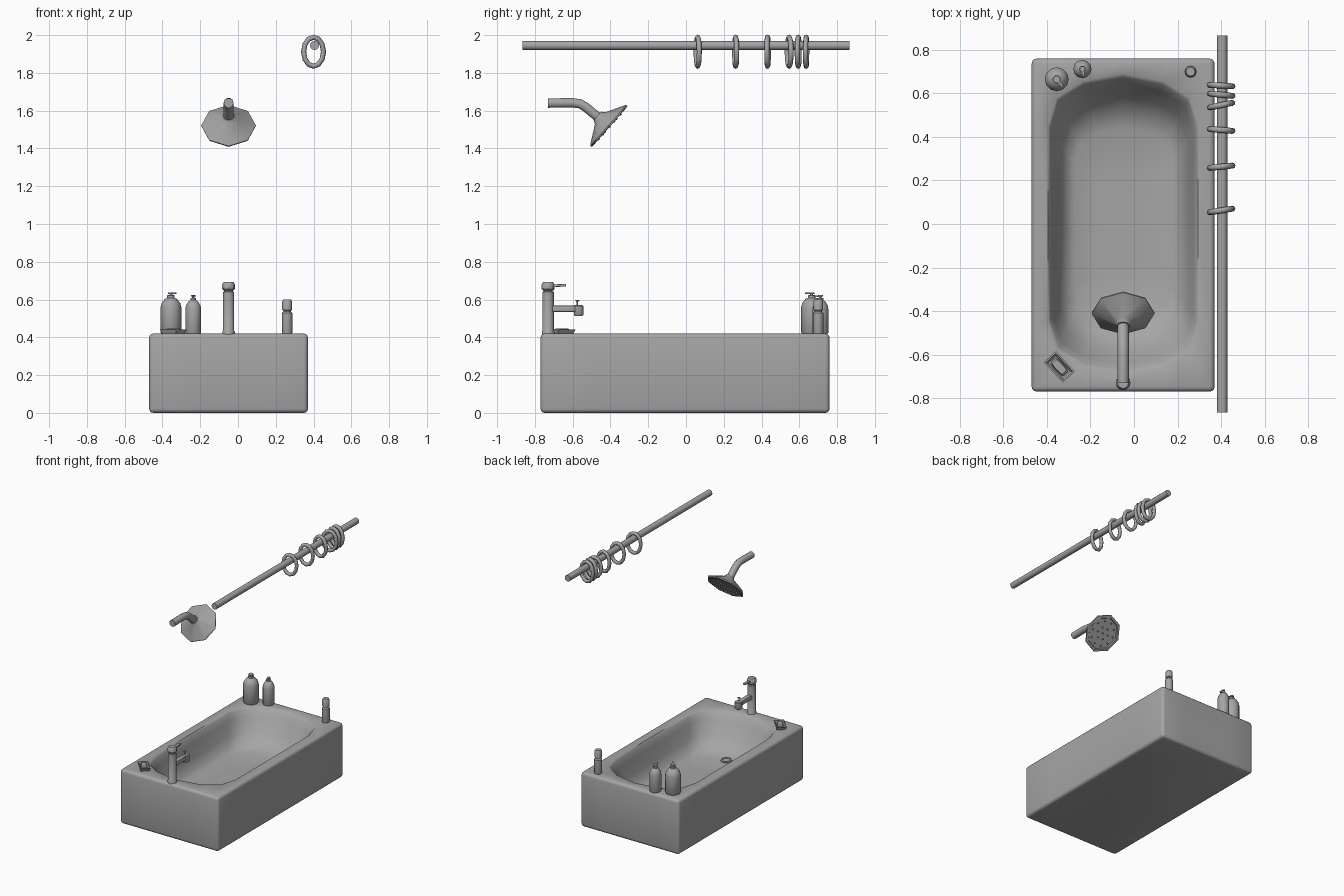
import bpy, bmesh, math
from mathutils import Vector, Matrix

if "Cube" in bpy.data.objects:
    bpy.data.objects.remove(bpy.data.objects["Cube"])

GREY = (0.38, 0.38, 0.38, 1)
grey = bpy.data.materials.new("plain grey")
grey.use_nodes = True
grey.diffuse_color = GREY
grey.node_tree.nodes["Principled BSDF"].inputs["Base Color"].default_value = GREY


def finish(bm, name, loc=(0, 0, 0), rot=(0, 0, 0), angle=40):
    """Turn a bmesh into a placed, shaded object."""
    bmesh.ops.recalc_face_normals(bm, faces=bm.faces)
    mesh = bpy.data.meshes.new(name)
    bm.to_mesh(mesh)
    bm.free()
    obj = bpy.data.objects.new(name, mesh)
    bpy.context.collection.objects.link(obj)
    obj.location, obj.rotation_euler = loc, rot
    mesh.materials.append(grey)
    bpy.ops.object.select_all(action='DESELECT')
    obj.select_set(True)
    bpy.context.view_layer.objects.active = obj
    bpy.ops.object.shade_smooth_by_angle(angle=math.radians(angle))
    return obj


def loft(bm, rings, caps=True, closed=False):
    """Skin a list of point rings of equal length."""
    loops = [[bm.verts.new(p) for p in ring] for ring in rings]
    pairs = list(zip(loops, loops[1:]))
    if closed:
        pairs.append((loops[-1], loops[0]))
    for a, b in pairs:
        for i in range(len(a)):
            j = (i + 1) % len(a)
            bm.faces.new((a[i], a[j], b[j], b[i]))
    if caps and not closed:
        bm.faces.new(loops[0][::-1])
        bm.faces.new(loops[-1])


def circle(r, z, n):
    return [(r * math.cos(2 * math.pi * i / n), r * math.sin(2 * math.pi * i / n), z)
            for i in range(n)]


def lathe(name, profile, n=12, loc=(0, 0, 0), rot=(0, 0, 0), angle=40):
    bm = bmesh.new()
    loft(bm, [circle(r, z, n) for r, z in profile])
    return finish(bm, name, loc, rot, angle)


def box(name, size, loc, rot=(0, 0, 0), bevel=0.0):
    bm = bmesh.new()
    bmesh.ops.create_cube(bm, size=1, matrix=Matrix.Diagonal((*size, 1)))
    if bevel:
        bmesh.ops.bevel(bm, geom=bm.edges[:], offset=bevel, segments=2,
                        affect='EDGES', profile=0.5)
    return finish(bm, name, loc, rot)


def tube(name, path, r, n=10):
    """Round pipe along a path lying in a plane of constant x."""
    pts = [Vector(p) for p in path]
    rings = []
    for i, p in enumerate(pts):
        t = (pts[min(i + 1, len(pts) - 1)] - pts[max(i - 1, 0)]).normalized()
        side = Vector((1, 0, 0))
        up = side.cross(t)
        rings.append([p + r * (side * x + up * y) for x, y, _ in circle(1, 0, n)])
    bm = bmesh.new()
    loft(bm, rings)
    return finish(bm, name)


def oval_ring(name, a, b, r, loc, rot, n=12, m=8):
    """Oval hoop in its local xy plane."""
    rings = []
    for i in range(n):
        t = 2 * math.pi * i / n
        c, s = math.cos(t), math.sin(t)
        rings.append([((a + r * x) * c, (b + r * x) * s, r * y) for x, y, _ in circle(1, 0, m)])
    bm = bmesh.new()
    loft(bm, rings, closed=True)
    return finish(bm, name, loc, rot, 60)


def four_way(quarter):
    """Mirror a quarter outline, running from +x to +y, to a full loop."""
    half = quarter + [(-x, y) for x, y in quarter[-2::-1]]
    return half + [(x, -y) for x, y in half[-2:0:-1]]


# Bathtub: rectangular shell running over the rim into a rounded basin
square = four_way([(1, 0), (1, .62), (1, 1), (.5, 1), (0, 1)])
basin = four_way([(1, 0), (1, .65), (.89, .84), (.54, .95), (0, 1)])
shell_levels = [(.42, .765, 0), (.42, .765, .42)]
basin_levels = [(.345, .69, .42), (.335, .675, .408), (.32, .645, .36), (.295, .585, .26),
                (.265, .52, .195), (.225, .44, .17), (.11, .22, .165)]
rings = [[(x * a - .05, y * b - .005, z) for x, y in square] for a, b, z in shell_levels]
rings += [[(x * a - .05, y * b, z) for x, y in basin] for a, b, z in basin_levels]
bm = bmesh.new()
loft(bm, rings)
bmesh.ops.recalc_face_normals(bm, faces=bm.faces)
corners = [e for e in bm.edges if e.calc_face_angle(0) > 1.3]
bmesh.ops.bevel(bm, geom=corners, offset=.022, segments=3, affect='EDGES', profile=.5)
finish(bm, "bathtub", angle=50)
lathe("drain", [(.04, 0), (.04, .008), (.03, .012), (.026, .006)], 12, (-.05, -.42, .168))

# Faucet
FX, FY = -.05, -.73
lathe("faucet_body", [(.033, .415), (.033, .43), (.03, .435), (.03, .64), (.024, .643),
                      (.024, .65)], 12, (FX, FY, 0))
lathe("faucet_handle", [(.026, .648), (.034, .656), (.034, .68), (.026, .692)], 8, (FX, FY, 0))
box("faucet_lever", (.022, .09, .014), (FX, FY + .05, .674), (.05, 0, 0), .004)
box("faucet_spout", (.036, .15, .034), (FX, FY + .09, .551), bevel=.006)
lathe("spout_tip", [(.022, .514), (.027, .52), (.027, .565), (.022, .57)], 10, (FX, -.568, 0))
lathe("diverter_knob", [(.004, .565), (.004, .59), (.01, .592), (.01, .598)], 8, (FX, -.575, 0))

# Shower arm and head
tube("shower_arm", [(FX, -.73, 1.64), (FX, -.6, 1.642), (FX, -.56, 1.636), (FX, -.53, 1.618),
                    (FX, -.445, 1.548)], .026)
head_at, tilt = Vector((FX, -.405, 1.516)), (-2.292, 0, 0)
lathe("shower_head", [(.03, -.085), (.042, -.066), (.138, -.014), (.145, -.008), (.143, 0),
                      (.125, .002), (.12, -.004)], 8, head_at, tilt)
bm = bmesh.new()
for count, radius in ((1, 0), (6, .045), (10, .092)):
    for x, y, z in circle(radius, 0, count):
        bmesh.ops.create_cone(bm, cap_ends=True, segments=6, radius1=.007, radius2=.005,
                              depth=.012, matrix=Matrix.Translation((x, y, z)))
finish(bm, "shower_nozzles", head_at, tilt)

# Curtain rod and its rings
lathe("curtain_rod", [(.024, -.866), (.024, .866)], 12, (.405, 0, 1.945), (math.pi / 2, 0, 0))
for i, (y, turn) in enumerate([(.062, .16), (.263, .1), (.432, -.08),
                               (.546, .2), (.594, -.1), (.636, -.06)]):
    oval_ring(f"curtain_ring_{i + 1}", .053, .077, .0135, (.4, y, 1.912), (math.pi / 2, 0, turn))

# Pump bottles on the back ledge
for name, x, y, r, top, spout_turn in (("large_bottle", -.355, .665, .055, .64, -.9),
                                       ("small_bottle", -.237, .712, .042, .625, -1.4)):
    h = top - .42
    lathe(name, [(r * .9, 0), (r, .008), (r, h * .64), (r * .9, h * .74), (r * .6, h * .84),
                 (r * .36, h * .87), (r * .36, h * .93), (r * .14, h * .935), (r * .14, h * .96),
                 (r * .3, h * .965), (r * .3, h)], 12, (x, y, .418))
    d = Vector((math.cos(spout_turn), math.sin(spout_turn), 0))
    box(name + "_spout", (r * .8, .012, .009), Vector((x, y, top - .007)) + d * r * .35,
        (0, 0, spout_turn))

# Capped tube in the other back corner
lathe("capped_tube", [(.026, 0), (.028, .006), (.028, .11), (.02, .118), (.02, .124),
                      (.026, .127), (.026, .172), (.02, .182)], 12, (.26, .7, .418))

# Soap dish with a soap bar
SPOT, TURN = (-.343, -.657), (0, 0, -.82)
bm = bmesh.new()
loft(bm, [[(x * a, y * b, z) for x, y in four_way([(1, 0), (1, 1), (0, 1)])]
          for a, b, z in ((.055, .03, 0), (.064, .038, .024), (.057, .031, .024),
                          (.048, .023, .01))])
finish(bm, "soap_dish", (*SPOT, .418), TURN)
bm = bmesh.new()
loft(bm, [[(x * a, y * a * .5, z) for x, y in basin]
          for a, z in ((.034, 0), (.042, .007), (.042, .013), (.034, .02))])
finish(bm, "soap_bar", (*SPOT, .428), TURN)
